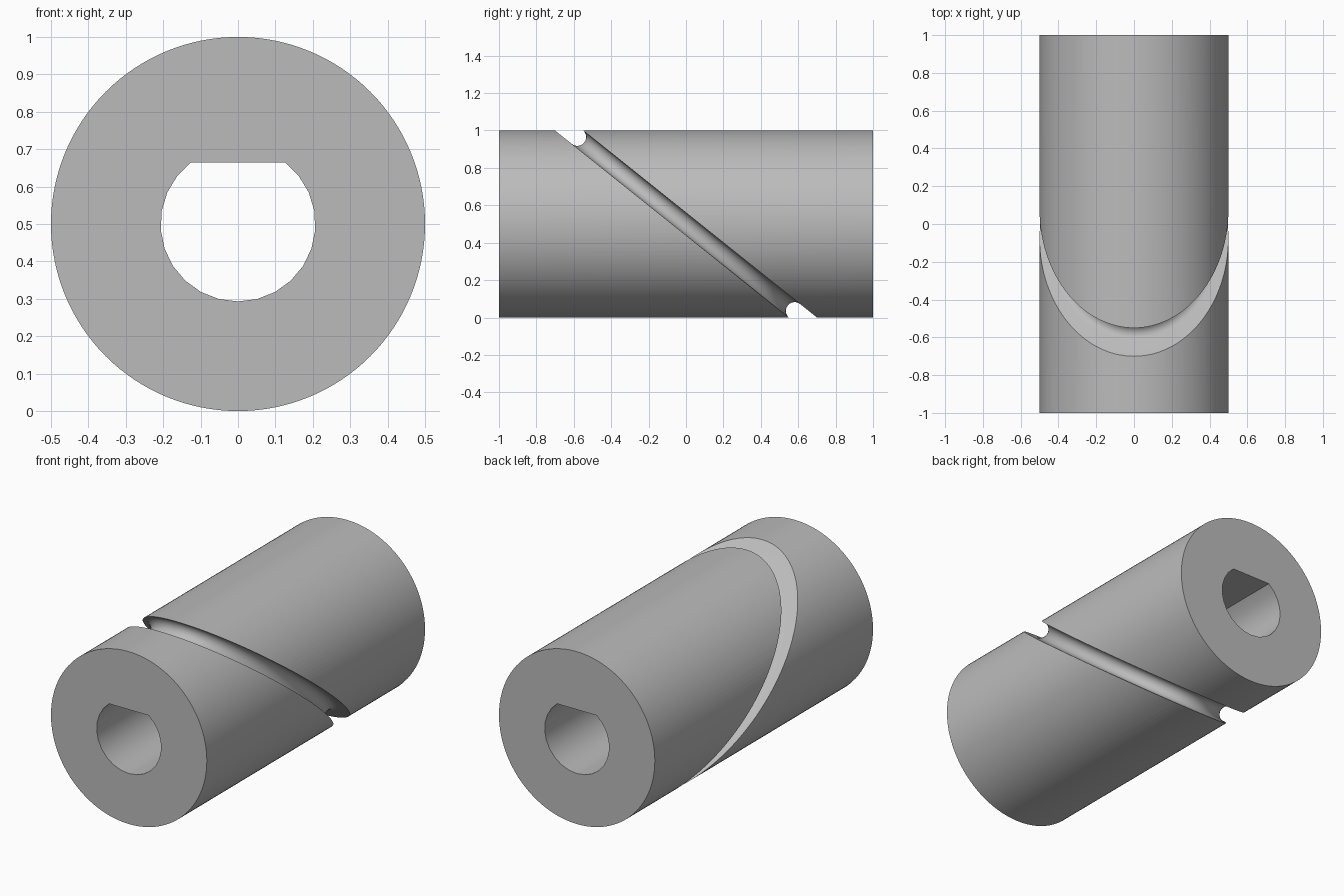
import bpy, bmesh, math
from mathutils import Vector

cube = bpy.data.objects.get("Cube")
if cube:
    bpy.data.objects.remove(cube, do_unlink=True)

RADIUS, LENGTH = 0.5, 2.0
BORE_RADIUS, BORE_FLAT = 0.207, 0.164
GROOVE_RADIUS, PATH_RADIUS = 0.047, 0.465
TILT = math.atan2(0.8, 1.0)          # groove plane against the shaft axis
AXIS = Vector((0, 0, RADIUS))

steel = bpy.data.materials.new("plain grey")
steel.use_nodes = True
grey = (0.5, 0.5, 0.5, 1)
steel.diffuse_color = grey
steel.node_tree.nodes["Principled BSDF"].inputs["Base Color"].default_value = grey


def loft(name, rings, closed):
    """Skin matching rings of points; cap the ends unless the loft is closed."""
    bm = bmesh.new()
    loops = [[bm.verts.new(p) for p in ring] for ring in rings]
    pairs = list(zip(loops, loops[1:]))
    if closed:
        pairs.append((loops[-1], loops[0]))
    else:
        bm.faces.new(loops[0])
        bm.faces.new(loops[-1])
    for a, b in pairs:
        for i in range(len(a)):
            j = (i + 1) % len(a)
            bm.faces.new((a[i], a[j], b[j], b[i]))
    bmesh.ops.recalc_face_normals(bm, faces=bm.faces)
    mesh = bpy.data.meshes.new(name)
    bm.to_mesh(mesh)
    bm.free()
    mesh.materials.append(steel)
    obj = bpy.data.objects.new(name, mesh)
    bpy.context.collection.objects.link(obj)
    return obj


def arc(radius, start, sweep, count):
    return [(radius * math.cos(start + sweep * i / count),
             radius * math.sin(start + sweep * i / count)) for i in range(count + 1)]


def prism(name, outline, half):
    return loft(name, [[AXIS + Vector((x, y, z)) for x, z in outline]
                       for y in (-half, half)], False)


# Shaft body
shaft = prism("grooved_shaft", arc(RADIUS, 0, math.tau, 128)[:-1], LENGTH / 2)

# D-shaped bore, flat side up
corner = math.asin(BORE_FLAT / BORE_RADIUS)
bore = prism("bore_cutter",
             arc(BORE_RADIUS, math.pi - corner, math.pi + 2 * corner, 20), LENGTH)

# Round-bottomed slot swept around a tilted ellipse
along = Vector((0, math.cos(TILT), -math.sin(TILT)))
normal = Vector((0, math.sin(TILT), math.cos(TILT)))
side = Vector((1, 0, 0))
major = PATH_RADIUS / math.sin(TILT)
slot = [(0.4, GROOVE_RADIUS)] + arc(GROOVE_RADIUS, math.pi / 2, math.pi, 16) \
    + [(0.4, -GROOVE_RADIUS)]
rings = []
for i in range(128):
    t = math.tau * (i + 0.5) / 128
    centre = AXIS + side * PATH_RADIUS * math.cos(t) + along * major * math.sin(t)
    out = (side * major * math.cos(t) + along * PATH_RADIUS * math.sin(t)).normalized()
    rings.append([centre + out * u + normal * v for u, v in slot])
groove = loft("groove_cutter", rings, True)

# Cut the bore and the groove
for cutter in (bore, groove):
    cutter.hide_render = True
    mod = shaft.modifiers.new(cutter.name, 'BOOLEAN')
    mod.operation = 'DIFFERENCE'
    mod.solver = 'EXACT'
    mod.object = cutter
bpy.context.view_layer.update()
cut = bpy.data.meshes.new_from_object(
    shaft.evaluated_get(bpy.context.evaluated_depsgraph_get()))
shaft.modifiers.clear()
shaft.data = cut
for cutter in (bore, groove):
    bpy.data.objects.remove(cutter, do_unlink=True)

# Smooth walls, sharp rims
bpy.ops.object.select_all(action='DESELECT')
shaft.select_set(True)
bpy.context.view_layer.objects.active = shaft
bpy.ops.object.shade_smooth_by_angle(angle=math.radians(25))
